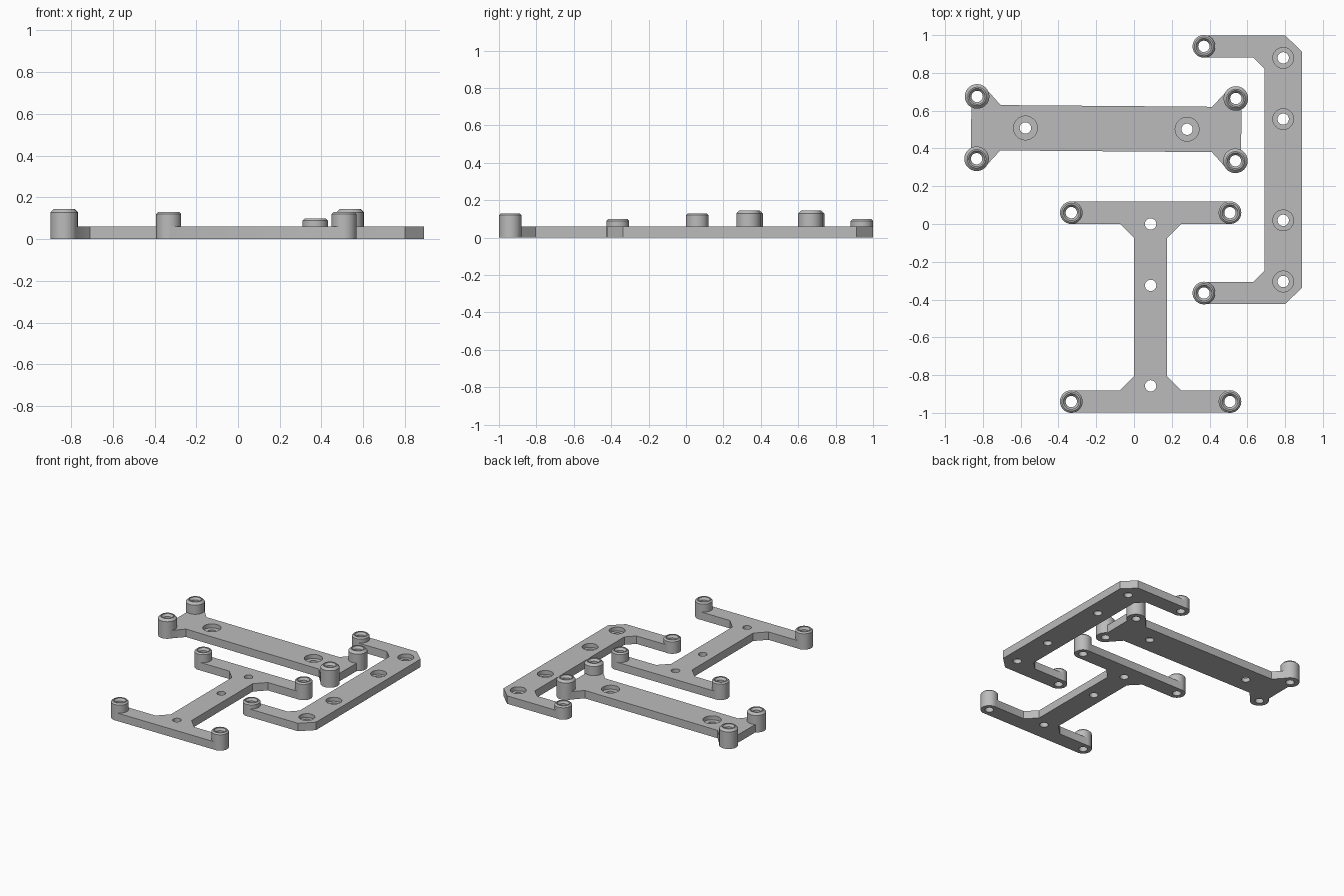
import bpy, bmesh
from mathutils import Matrix, Vector

cube = bpy.data.objects.get("Cube")
if cube:
    bpy.data.objects.remove(cube, do_unlink=True)

THICK = 0.06      # plate thickness
HOLE = 0.03       # screw hole radius

grey = bpy.data.materials.new("plain grey")
grey.use_nodes = True
colour = (0.5, 0.5, 0.5, 1)
grey.diffuse_color = colour
grey.node_tree.nodes["Principled BSDF"].inputs["Base Color"].default_value = colour


def make_object(name, bm):
    bmesh.ops.recalc_face_normals(bm, faces=bm.faces)
    mesh = bpy.data.meshes.new(name)
    bm.to_mesh(mesh)
    bm.free()
    mesh.materials.append(grey)
    obj = bpy.data.objects.new(name, mesh)
    bpy.context.collection.objects.link(obj)
    return obj


def slab(name, outline):
    """Extrude a flat outline to the plate thickness."""
    bm = bmesh.new()
    face = bm.faces.new([bm.verts.new((x, y, 0)) for x, y in outline])
    ext = bmesh.ops.extrude_face_region(bm, geom=[face])
    top = [v for v in ext["geom"] if isinstance(v, bmesh.types.BMVert)]
    bmesh.ops.translate(bm, verts=top, vec=(0, 0, THICK))
    return make_object(name, bm)


def turned(name, centre, profile, sides=40):
    """Closed solid of revolution from (radius, height) pairs."""
    bm = bmesh.new()
    rings = []
    for r, z in profile:
        circle = bmesh.ops.create_circle(
            bm, segments=sides, radius=r,
            matrix=Matrix.Translation((centre[0], centre[1], z)))
        rings.append(circle["verts"])
    for low, high in zip(rings, rings[1:]):
        for i in range(sides):
            j = (i + 1) % sides
            bm.faces.new((low[i], low[j], high[j], high[i]))
    bm.faces.new(rings[0])
    bm.faces.new(rings[-1])
    return make_object(name, bm)


def combine(obj, tool, operation):
    tool.hide_render = True
    mod = obj.modifiers.new(operation, "BOOLEAN")
    mod.operation = operation
    mod.solver = "EXACT"
    mod.object = tool
    bpy.context.view_layer.objects.active = obj
    bpy.ops.object.modifier_apply(modifier=mod.name)
    bpy.data.objects.remove(tool, do_unlink=True)


def finish(plate, bosses, radius, height, chamfer, holes, bore=None):
    """Add chamfered standoffs, then drill standoffs and plate holes."""
    for c in bosses:
        combine(plate, turned("standoff", c, [
            (radius, 0), (radius, height - chamfer),
            (radius - chamfer, height)]), "UNION")
    for c in bosses:
        combine(plate, turned("drill", c, [
            (HOLE, -0.05), (HOLE, height - 0.02),
            (0.042, height - 0.004), (0.042, height + 0.05)]), "DIFFERENCE")
    for c in holes:
        shape = [(HOLE, -0.05), (HOLE, 0.2)]
        if bore:
            shape = [(HOLE, -0.05), (HOLE, 0.03), (bore, 0.03), (bore, 0.2)]
        combine(plate, turned("drill", c, shape), "DIFFERENCE")
    bpy.ops.object.select_all(action="DESELECT")
    plate.select_set(True)
    bpy.context.view_layer.objects.active = plate
    bpy.ops.object.shade_smooth_by_angle(angle=0.5)


# Wide plate with four flared corners, very slightly turned
def place(p):
    v = Matrix.Rotation(-0.008, 2) @ Vector(p)
    return v.x - 0.147, v.y + 0.505


corner = [(0.56, 0.12), (0.641, 0.209), (0.685, 0.165), (0.715, 0.165)]
right_half = [(x, -y) for x, y in corner] + [(x, y) for x, y in reversed(corner)]
wide_outline = right_half + [(-x, -y) for x, y in right_half]
wide = slab("wide_plate", [place(p) for p in wide_outline])
finish(wide, [place((sx * 0.685, sy * 0.165)) for sx in (-1, 1) for sy in (-1, 1)],
       0.065, 0.145, 0.016, [place((sx * 0.428, 0)) for sx in (-1, 1)], 0.063)

# H-shaped plate: two bars joined by a stem with chamfered corners
MID_X, MID_Y = 0.088, -0.44
quarter = [(0.087, 0.365), (0.162, 0.441), (0.42, 0.441), (0.42, 0.559)]
upper = quarter + [(-x, y) for x, y in reversed(quarter)]
h_outline = upper + [(-x, -y) for x, y in upper]
h_plate = slab("h_plate", [(MID_X + x, MID_Y + y) for x, y in h_outline])
finish(h_plate, [(MID_X + sx * 0.42, MID_Y + sy * 0.5) for sx in (-1, 1) for sy in (-1, 1)],
       0.06, 0.13, 0.01, [(MID_X, y) for y in (0.0, -0.325, -0.857)])

# C-shaped bracket with cut outer corners
ARM_Y = 0.2875
half = [(0.69, 0.535), (0.63, 0.595), (0.37, 0.595), (0.37, 0.711),
        (0.80, 0.711), (0.89, 0.625)]
c_outline = half + [(x, -y) for x, y in reversed(half)]
bracket = slab("c_bracket", [(x, ARM_Y + y) for x, y in c_outline])
finish(bracket, [(0.37, ARM_Y + s * 0.653) for s in (-1, 1)], 0.06, 0.1, 0.01,
       [(0.79, ARM_Y + s * d) for s in (-1, 1) for d in (0.268, 0.592)], 0.055)
